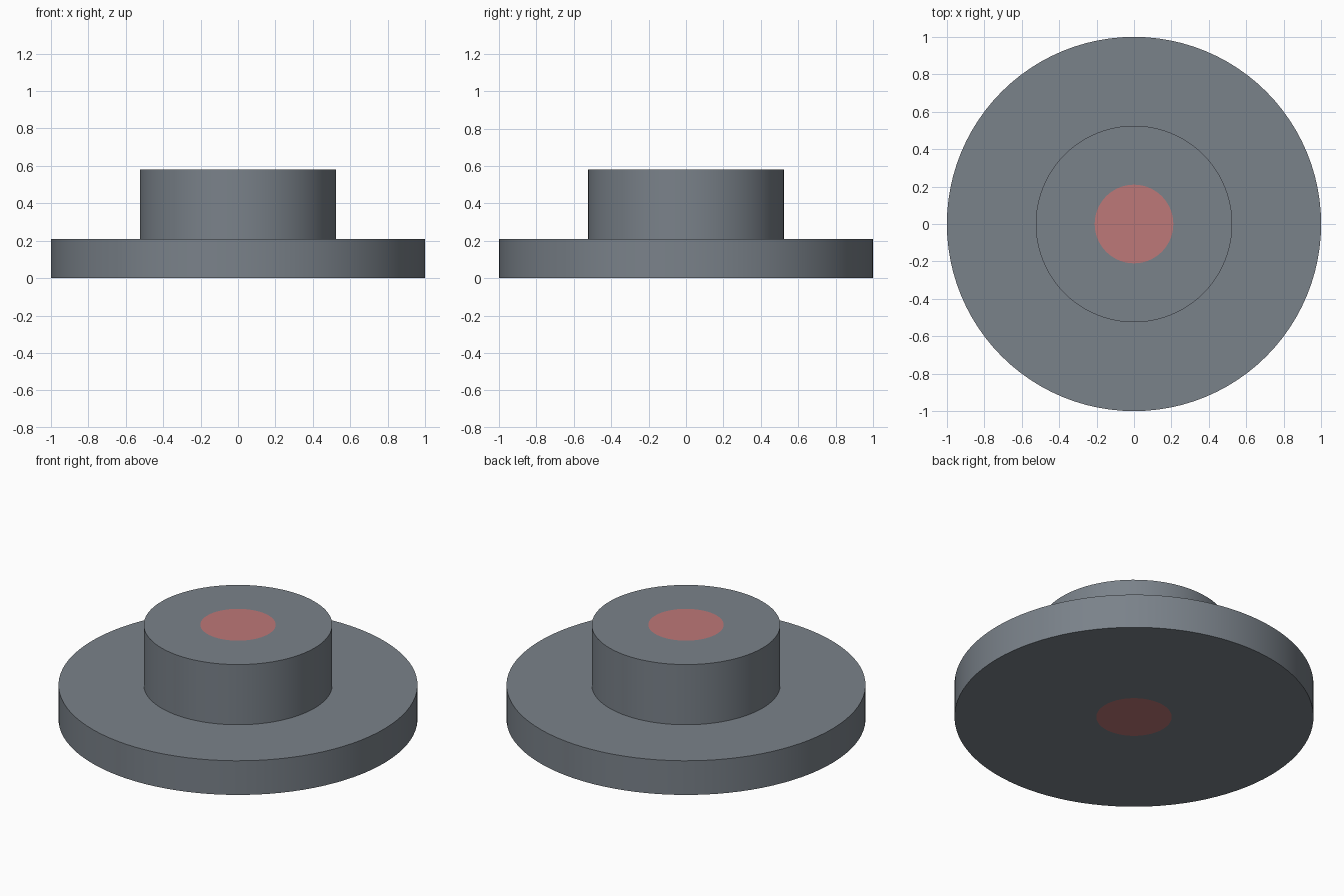
import bpy, bmesh, math

if "Cube" in bpy.data.objects:
    bpy.data.objects.remove(bpy.data.objects["Cube"])

SIDES = 96
CORE_R, HUB_R, FLANGE_R = 0.21, 0.525, 1.0
FLANGE_Z, HUB_Z = 0.21, 0.58


def material(name, rgb):
    m = bpy.data.materials.new(name)
    m.diffuse_color = (*rgb, 1)
    m.use_nodes = True
    m.node_tree.nodes["Principled BSDF"].inputs["Base Color"].default_value = m.diffuse_color
    return m


def lathe(name, profile, mat, closed):
    """Revolve (radius, z) points around z; open profiles get end caps."""
    bm = bmesh.new()
    rings = [[bm.verts.new((r * math.cos(2 * math.pi * i / SIDES),
                            r * math.sin(2 * math.pi * i / SIDES), z))
              for i in range(SIDES)] for r, z in profile]
    pairs = list(zip(rings, rings[1:]))
    if closed:
        pairs.append((rings[-1], rings[0]))
    else:
        bm.faces.new(rings[0][::-1])
        bm.faces.new(rings[-1])
    for a, b in pairs:
        for i in range(SIDES):
            j = (i + 1) % SIDES
            bm.faces.new((a[i], a[j], b[j], b[i]))
    bmesh.ops.recalc_face_normals(bm, faces=bm.faces)
    me = bpy.data.meshes.new(name)
    bm.to_mesh(me)
    bm.free()
    me.materials.append(mat)
    ob = bpy.data.objects.new(name, me)
    bpy.context.collection.objects.link(ob)
    bpy.ops.object.select_all(action='DESELECT')
    ob.select_set(True)
    bpy.context.view_layer.objects.active = ob
    bpy.ops.object.shade_smooth_by_angle(angle=math.radians(30))
    return ob


grey = material("steel grey", (0.195, 0.223, 0.254))
red = material("muted red", (0.515, 0.188, 0.188))

# Stepped flange and hub with a central bore
lathe("flanged_hub", [(CORE_R, 0), (FLANGE_R, 0), (FLANGE_R, FLANGE_Z),
                      (HUB_R, FLANGE_Z), (HUB_R, HUB_Z), (CORE_R, HUB_Z)],
      grey, True)

# Core filling the bore, flush at both ends
lathe("core", [(CORE_R, 0), (CORE_R, HUB_Z)], red, False)
